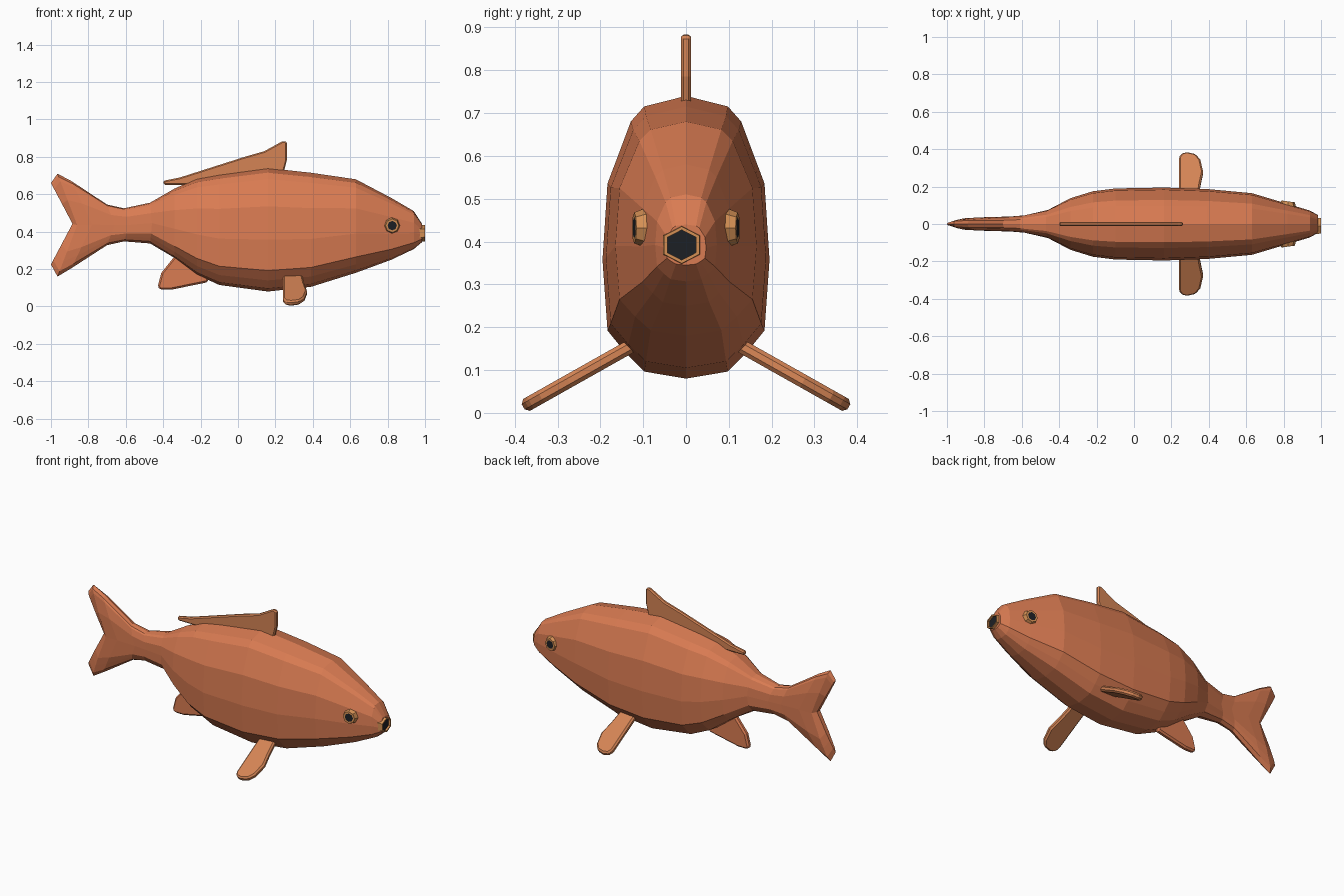
import bpy, bmesh, math
from mathutils import Vector

if "Cube" in bpy.data.objects:
    bpy.data.objects.remove(bpy.data.objects["Cube"])


def material(name, rgb):
    m = bpy.data.materials.new(name)
    m.diffuse_color = (*rgb, 1)
    m.use_nodes = True
    m.node_tree.nodes["Principled BSDF"].inputs["Base Color"].default_value = m.diffuse_color
    return m


SKIN = material("skin", (0.70, 0.20, 0.085))
FIN = material("fin", (0.66, 0.23, 0.09))
RIM = material("rim", (0.66, 0.28, 0.09))
BLACK = material("black", (0.012, 0.014, 0.018))


def finish(name, bm, *mats):
    bmesh.ops.recalc_face_normals(bm, faces=bm.faces)
    me = bpy.data.meshes.new(name)
    bm.to_mesh(me)
    bm.free()
    ob = bpy.data.objects.new(name, me)
    bpy.context.collection.objects.link(ob)
    for m in mats:
        me.materials.append(m)
    return ob


# Half cross-section: (share of half width, share of height), bottom to top
SECTION = [(0, 0), (.5, .025), (.72, .09), (.94, .17), (1, .42),
           (.94, .69), (.66, .91), (.5, .963), (0, 1)]

# Body stations: x at the edges, x at mid height, bottom, top, half width
STATIONS = [
    (.985, .985, .345, .440, .047), (.94, .94, .307, .51, .072),
    (.82, .82, .25, .58, .108), (.63, .63, .18, .68, .165),
    (.39, .39, .105, .715, .187), (.16, .16, .08, .74, .195),
    (-.10, -.10, .115, .705, .19), (-.22, -.22, .17, .683, .175),
    (-.34, -.34, .26, .63, .138), (-.47, -.46, .337, .555, .075),
    (-.61, -.58, .348, .525, .047), (-.70, -.66, .328, .545, .04),
    (-.89, -.78, .205, .67, .037), (-.965, -.86, .16, .71, .032),
    (-1, -.885, .225, .66, .014)]


def build_body():
    bm = bmesh.new()
    rings = []
    for xe, xm, zb, zt, w in STATIONS:
        def point(side, u, t):
            if xe < -.45:                       # centre the fork of the tail
                t = t ** .8
            x = xm + (xe - xm) * abs(2 * t - 1)
            return bm.verts.new((x, side * u * w, zb + (zt - zb) * t))
        rings.append([point(1, u, t) for u, t in SECTION] +
                     [point(-1, u, t) for u, t in SECTION[-2:0:-1]])
    n = len(rings[0])
    for a, b in zip(rings, rings[1:]):
        for i in range(n):
            j = (i + 1) % n
            bm.faces.new((a[i], a[j], b[j], b[i]))
    # snout and tail ends closed with strips across the width
    for r in (rings[0], rings[-1]):
        h = n // 2
        bm.faces.new((r[0], r[1], r[-1]))
        for i in range(1, h - 1):
            bm.faces.new((r[i], r[i + 1], r[n - i - 1], r[n - i]))
        bm.faces.new((r[h - 1], r[h], r[h + 1]))
    finish("body", bm, SKIN)


def build_fin(name, outline, origin, u, v, thick, mat):
    """Flat slab with chamfered rim, outline given in the (u, v) plane."""
    o, u, v = Vector(origin), Vector(u), Vector(v)
    nrm = u.cross(v).normalized() * thick / 2
    bm = bmesh.new()
    lo, hi = ([bm.verts.new(o + u * a + v * b + nrm * s) for a, b in outline]
              for s in (-1, 1))
    bm.faces.new(lo)
    bm.faces.new(hi)
    for i in range(len(lo)):
        bm.faces.new((lo[i - 1], lo[i], hi[i], hi[i - 1]))
    ob = finish(name, bm, mat)
    bev = ob.modifiers.new("rim", 'BEVEL')
    bev.width, bev.segments = thick * .28, 1


def build_disc(name, centre, axis, sides, r1, r2, depth, squash, inset, sink, rim):
    """Short tapered disc whose outer face has a black inset centre."""
    bm = bmesh.new()
    bmesh.ops.create_cone(bm, cap_ends=True, segments=sides,
                          radius1=r1, radius2=r2, depth=depth)
    bm.normal_update()
    top = max(bm.faces, key=lambda f: f.calc_center_median().z)
    bmesh.ops.inset_region(bm, faces=[top], thickness=inset)
    if sink:
        ring = bmesh.ops.extrude_discrete_faces(bm, faces=[top])
        top = ring["faces"][0]
        bmesh.ops.translate(bm, verts=top.verts, vec=(0, 0, -sink))
    top.material_index = 1
    ob = finish(name, bm, rim, BLACK)
    rot = Vector(axis).to_track_quat('Z', 'Y').to_matrix()
    for p in ob.data.vertices:
        q = rot @ p.co
        q.z *= squash
        p.co = q + Vector(centre)


build_body()

# Back fin and rear belly fin lie in the middle plane
build_fin("back_fin", [(.24, .70), (.262, .785), (.262, .88), (.24, .885),
                       (.14, .83), (.035, .80), (-.31, .69), (-.40, .672),
                       (-.395, .65), (-.22, .65)],
          (0, 0, 0), (1, 0, 0), (0, 0, 1), .024, FIN)
build_fin("rear_belly_fin", [(-.33, .28), (-.41, .18), (-.43, .105), (-.415, .09),
                             (-.355, .09), (-.16, .13), (-.16, .24)],
          (0, 0, 0), (1, 0, 0), (0, 0, 1), .034, SKIN)

PADDLE = [(.24, 0), (.24, .29), (.255, .315), (.285, .322), (.33, .31),
          (.355, .275), (.37, .2), (.355, .12), (.34, 0)]
for side, label in ((-1, "near"), (1, "far")):
    # Side fins slope down and outward
    build_fin(f"side_fin_{label}", PADDLE, (0, side * .10, .172),
              (1, 0, 0), (0, side * .87, -.49), .032, FIN)
    # Eyes with a dark pupil
    build_disc(f"eye_{label}", (.822, side * .103, .432), (.14, side, 0), 8,
               .05, .036, .036, 1, .011, 0, RIM)

# Open hexagonal mouth
build_disc("mouth", (.97, -.01, .392), (1, 0, 0), 6, .052, .048, .06,
           .9, .009, .012, RIM)
